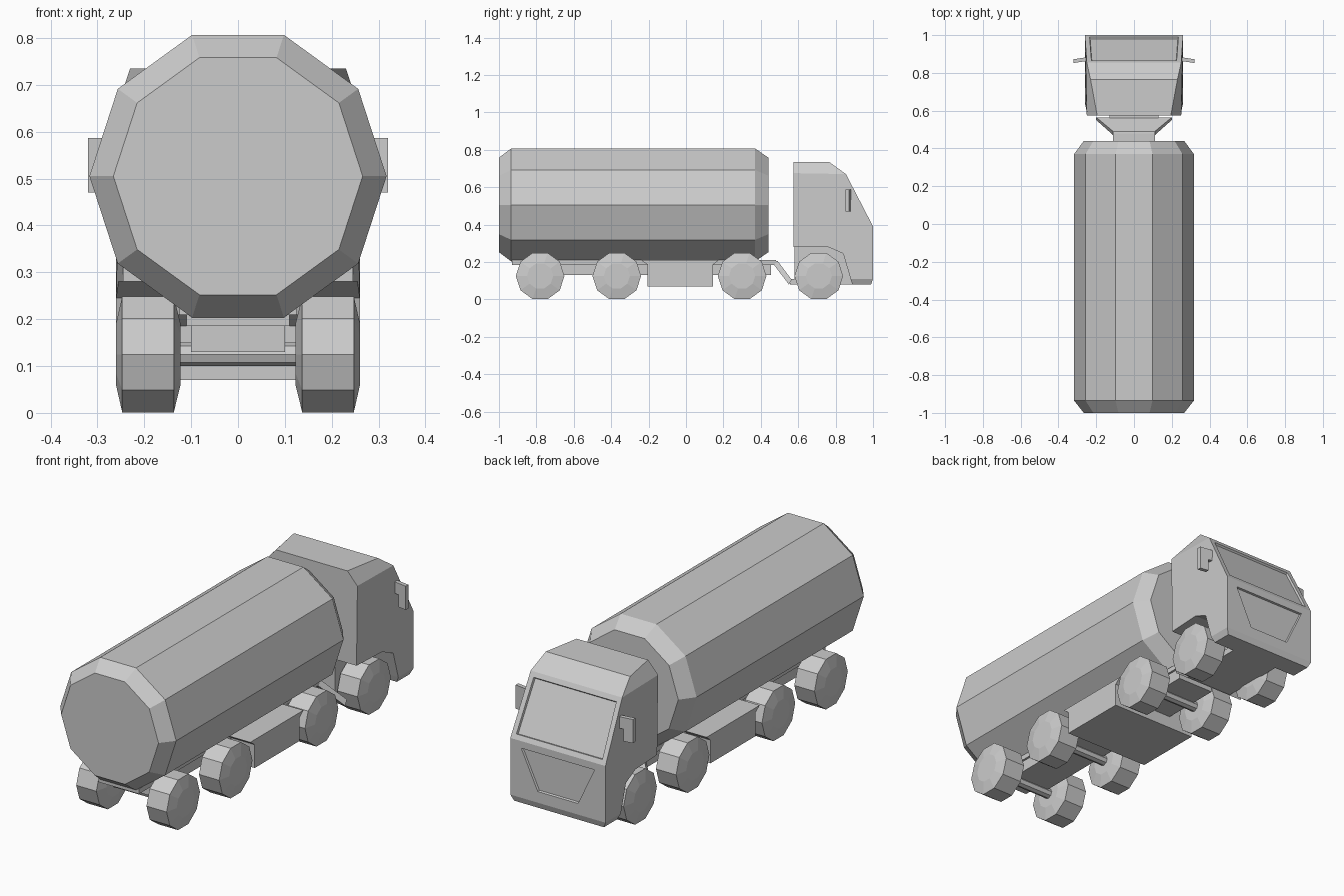
import bpy, bmesh, math
from mathutils import Vector

if "Cube" in bpy.data.objects:
    bpy.data.objects.remove(bpy.data.objects["Cube"])


def finish(bm, name):
    bmesh.ops.recalc_face_normals(bm, faces=bm.faces)
    me = bpy.data.meshes.new(name)
    bm.to_mesh(me)
    bm.free()
    ob = bpy.data.objects.new(name, me)
    bpy.context.collection.objects.link(ob)
    return ob


def lathe(name, rings, center, axis, sides=10):
    """Stack of polygon rings (offset, radius) along the x or y axis."""
    bm = bmesh.new()
    loops = []
    for off, r in rings:
        loop = []
        for i in range(sides):
            a = 2 * math.pi * i / sides
            p, q = r * math.cos(a), r * math.sin(a)
            v = Vector((off, p, q)) if axis == 'x' else Vector((p, off, q))
            loop.append(bm.verts.new(v + Vector(center)))
        loops.append(loop)
    for a, b in zip(loops, loops[1:]):
        for i in range(sides):
            j = (i + 1) % sides
            bm.faces.new((a[i], a[j], b[j], b[i]))
    bm.faces.new(loops[0])
    bm.faces.new(loops[-1])
    return finish(bm, name)


def wide_profile(pts, sides=None):
    """Side outline of (y, z, half width) spanned across x, capped both sides."""
    bm = bmesh.new()
    left = [bm.verts.new((-w, y, z)) for y, z, w in pts]
    right = [bm.verts.new((w, y, z)) for y, z, w in pts]
    n = len(pts)
    strip = []
    for i in range(n):
        j = (i + 1) % n
        strip.append(bm.faces.new((left[i], left[j], right[j], right[i])))
    for idx in sides or [range(n)]:
        bm.faces.new([left[i] for i in idx])
        bm.faces.new([right[i] for i in idx])
    return bm, strip


def beam(name, hw, y0, y1, z0, z1):
    bm, _ = wide_profile([(y0, z0, hw), (y0, z1, hw), (y1, z1, hw), (y1, z0, hw)])
    return finish(bm, name)


# Tank
lathe("tank", [(-1, .266), (-.935, .317), (.37, .317), (.44, .266)],
      (0, 0, .505), 'y')

# Wheels and axles
for n, y in enumerate((-.78, -.37, .30, .71)):
    for s in (-1, 1):
        lathe(f"wheel_{n}_{'left' if s < 0 else 'right'}",
              [(s * .123, .07), (s * .137, .13), (s * .247, .13), (s * .26, .07)],
              (0, y, .125), 'x')
    lathe(f"axle_{n}", [(-.13, .025), (.13, .025)], (0, y, .125), 'x', 8)

# Chassis beams
beam("upper_frame", .11, -.93, .48, .185, .21)
beam("lower_frame", .10, -.82, .455, .13, .185)
beam("cab_floor", .13, .555, .92, .08, .11)
beam("cab_inner_body", .125, .58, .9, .085, .285)

# Side storage box with flared lid
bm, _ = wide_profile([(-.205, .07, .235), (-.205, .185, .235), (-.24, .21, .235),
                      (.175, .21, .235), (.145, .185, .235), (.145, .07, .235)])
finish(bm, "storage_box")

# Sloping coupling plate
bm, _ = wide_profile([(.455, .21, .11), (.49, .205, .11), (.565, .105, .20),
                      (.55, .08, .20), (.47, .185, .11)])
finish(bm, "coupling_plate")

# Cab shell with wheel arch
cab = [(.575, .28, .245), (.575, .675, .25), (.575, .735, .195), (.765, .735, .23),
       (.855, .67, .25), (1, .39, .26), (1, .11, .26), (.99, .08, .245),
       (.89, .08, .245), (.88, .11, .26), (.84, .245, .26), (.76, .28, .255)]
bm, strip = wide_profile(cab, [(0, 1, 4, 5, 6, 9, 10, 11), (1, 2, 3, 4), (6, 7, 8, 9)])
bmesh.ops.recalc_face_normals(bm, faces=bm.faces)

# Recessed windscreen and tapered grille panel
screen, grille = strip[4], strip[5]
bmesh.ops.inset_region(bm, faces=[screen], thickness=.035)
bmesh.ops.inset_region(bm, faces=[grille], thickness=.03)
for v in grille.verts:
    s = 1 if v.co.x > 0 else -1
    top = v.co.z > .25
    v.co.x = s * (.20 if top else .11)
    v.co.z = .355 if top else .165
for f in (screen, grille):
    bmesh.ops.inset_region(bm, faces=[f], thickness=.004, depth=-.01)
finish(bm, "cab")

# Mirrors with short arms
for s, side in ((-1, "left"), (1, "right")):
    for part, x0, x1, z0, z1 in (("mirror", .275, .32, .47, .587),
                                 ("mirror_arm", .235, .275, .53, .587)):
        bm = bmesh.new()
        bmesh.ops.create_cube(bm, size=1)
        for v in bm.verts:
            x = x1 if v.co.x > 0 else x0
            y = .885 - (x - .235) * .15 + (0 if v.co.y > 0 else -.02)
            v.co = (s * x, y, z1 if v.co.z > 0 else z0)
        finish(bm, f"{part}_{side}")
